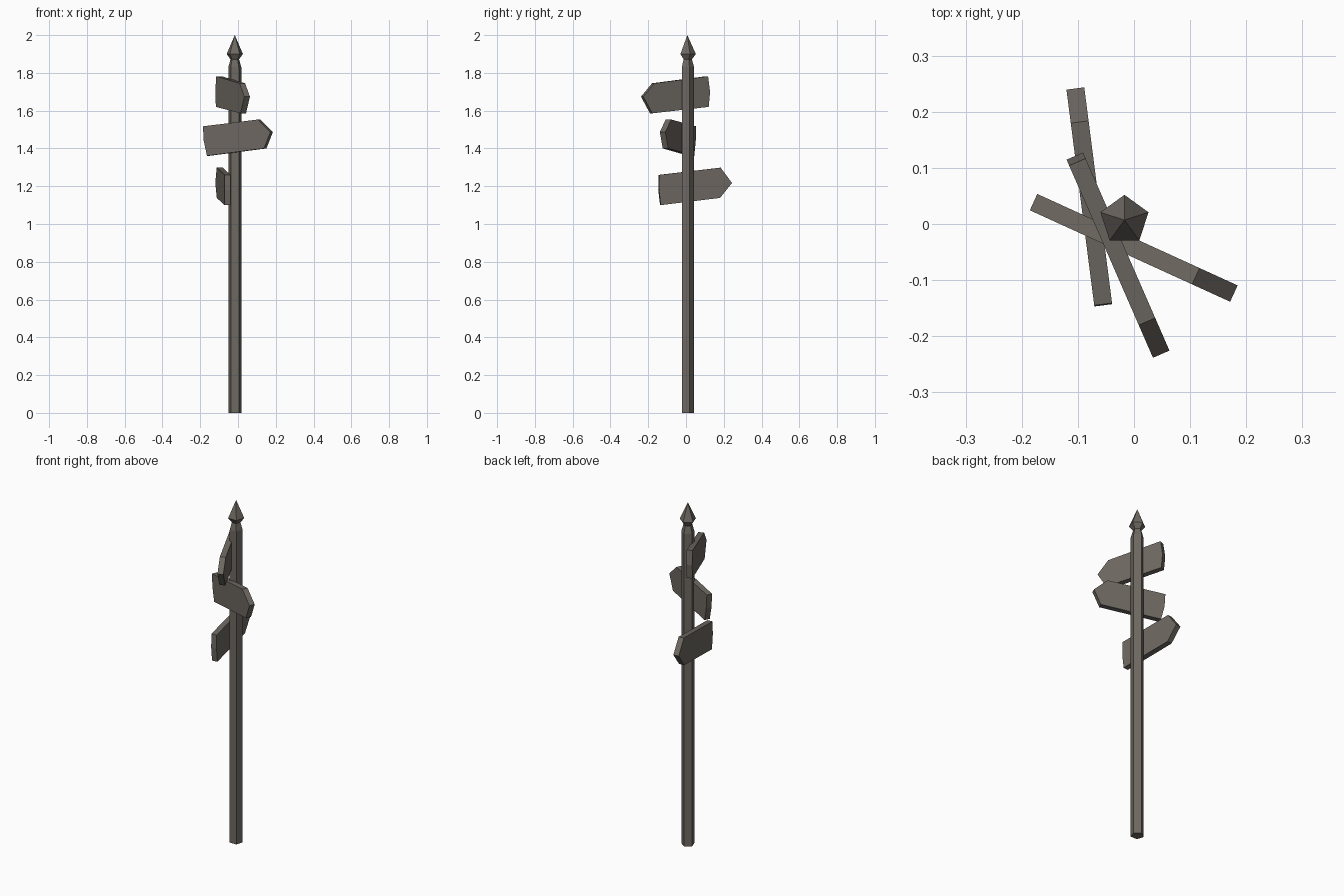
import bpy, math
from mathutils import Vector

if "Cube" in bpy.data.objects:
    bpy.data.objects.remove(bpy.data.objects["Cube"])

wood = bpy.data.materials.new("weathered grey wood")
wood.diffuse_color = (0.155, 0.138, 0.120, 1)
wood.use_nodes = True
wood.node_tree.nodes["Principled BSDF"].inputs["Base Color"].default_value = wood.diffuse_color

CENTRE = (-0.017, 0.007)   # axis of the post
SIDES = 5


def make_object(name, verts, faces):
    mesh = bpy.data.meshes.new(name)
    mesh.from_pydata(verts, [], faces)
    mesh.materials.append(wood)
    obj = bpy.data.objects.new(name, mesh)
    bpy.context.collection.objects.link(obj)
    return obj


def lathe(name, rings, tip_z=None):
    """Five-sided turned part from (radius, z) rings, ending flat or in a point."""
    verts, faces = [], []
    for r, z in rings:
        for i in range(SIDES):
            a = math.pi / 2 + i * math.tau / SIDES
            verts.append((CENTRE[0] + r * math.cos(a), CENTRE[1] + r * math.sin(a), z))
    for k in range(len(rings) - 1):
        for i in range(SIDES):
            j = (i + 1) % SIDES
            a, b = k * SIDES, (k + 1) * SIDES
            faces.append((a + i, a + j, b + j, b + i))
    faces.append(tuple(reversed(range(SIDES))))
    last = (len(rings) - 1) * SIDES
    if tip_z is None:
        faces.append(tuple(range(last, last + SIDES)))
    else:
        verts.append((*CENTRE, tip_z))
        faces += [(last + i, last + (i + 1) % SIDES, len(verts) - 1) for i in range(SIDES)]
    return make_object(name, verts, faces)


def board(name, tail, tip, outline, thick=0.032):
    """Arrow plank: outline of (fraction from tail to tip, z), clockwise from tail bottom."""
    a, b = Vector((*tail, 0)), Vector((*tip, 0))
    side = (b - a).normalized().cross(Vector((0, 0, 1))) * thick / 2
    n = len(outline)
    verts = [a.lerp(b, f) + Vector((0, 0, z)) + s * side for s in (1, -1) for f, z in outline]
    faces = [tuple(reversed(range(n))), tuple(range(n, 2 * n))]
    faces += [(i, (i + 1) % n, n + (i + 1) % n, n + i) for i in range(n)]
    return make_object(name, verts, faces)


# post with chamfered top, and its pointed finial
lathe("post", [(0.036, 0), (0.036, 1.83), (0.023, 1.875)])
lathe("finial", [(0.024, 1.872), (0.045, 1.90)], tip_z=2.0)

# three direction boards
board("top_board", (-0.1055, 0.121), (0.0485, -0.232),
      [(0.02, 1.62), (0.0, 1.70), (0.03, 1.782), (0.835, 1.745), (1, 1.674), (0.865, 1.586)])
board("middle_board", (-0.179, 0.039), (0.178, -0.124),
      [(0.06, 1.361), (0.012, 1.44), (0.0, 1.517), (0.81, 1.553), (1, 1.487), (0.905, 1.40)])
board("bottom_board", (-0.055, -0.143), (-0.1045, 0.2415),
      [(0.02, 1.10), (-0.005, 1.18), (0.0, 1.26), (0.845, 1.298), (1, 1.217), (0.835, 1.138)])
